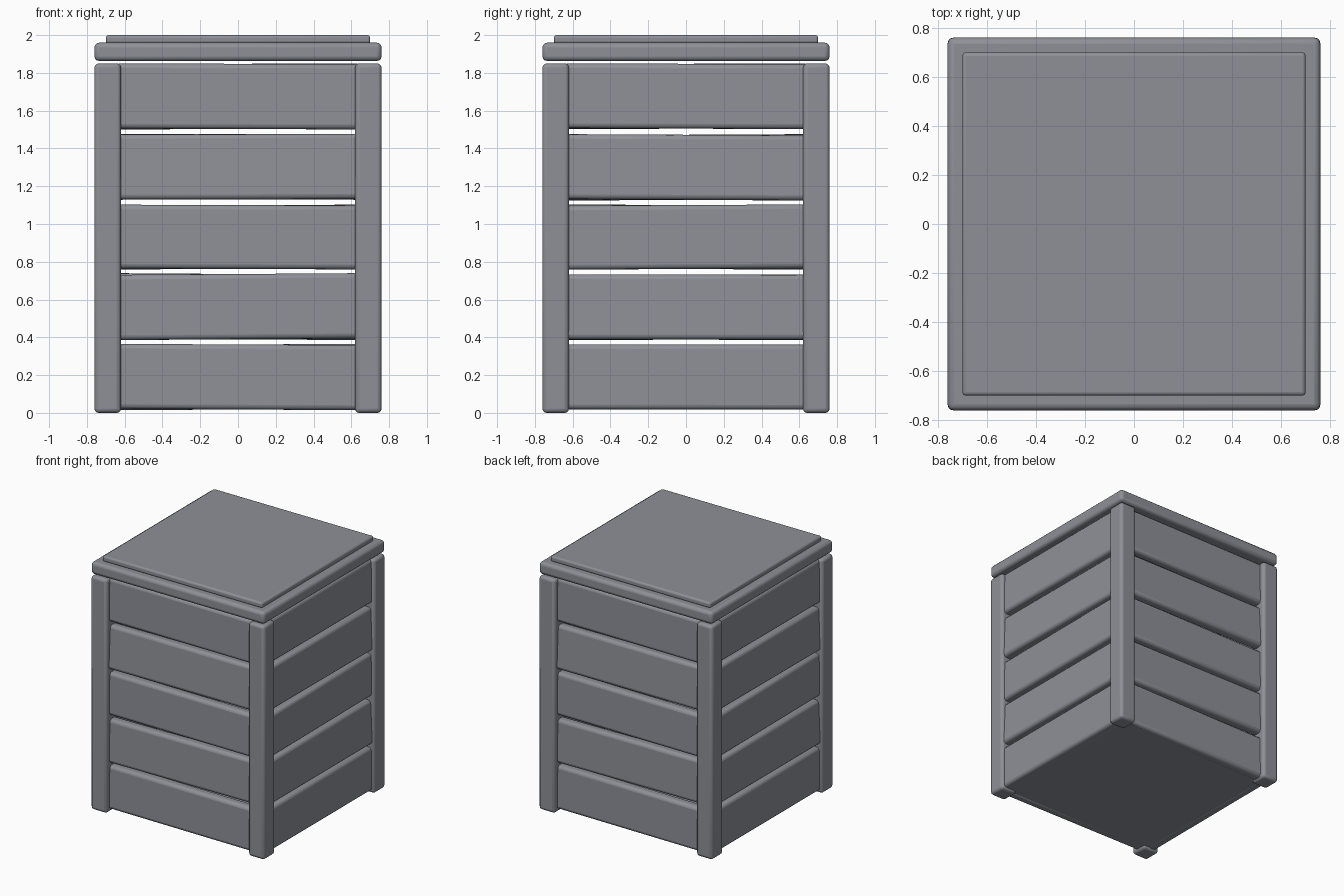
import bpy
from math import radians, pi
from mathutils import Matrix, Euler

if "Cube" in bpy.data.objects:
    bpy.data.objects.remove(bpy.data.objects["Cube"])

grey = bpy.data.materials.new("slate_grey")
grey.diffuse_color = (0.27, 0.28, 0.31, 1)
grey.use_nodes = True
grey.node_tree.nodes["Principled BSDF"].inputs["Base Color"].default_value = grey.diffuse_color


def box(name, size, matrix, bevel):
    """Rounded box with the given size and placement."""
    bpy.ops.mesh.primitive_cube_add(size=1)
    ob = bpy.context.object
    ob.name = name
    ob.data.transform(Matrix.Diagonal((*size, 1)))
    ob.matrix_world = matrix
    ob.data.materials.append(grey)
    mod = ob.modifiers.new("rounded_edges", "BEVEL")
    mod.width = bevel
    mod.segments = 3
    bpy.ops.object.shade_smooth_by_angle(angle=radians(35))
    return ob


def at(x, y, z):
    return Matrix.Translation((x, y, z))


# Corner posts
for sx in (-1, 1):
    for sy in (-1, 1):
        box("corner_post", (0.14, 0.14, 1.85), at(sx * 0.69, sy * 0.69, 0.925), 0.022)

# Slightly uneven planks: (bottom, top, lean in degrees, sideways roll in degrees)
front_planks = [
    (0.018, 0.362, 0.5, 0.3),
    (0.390, 0.735, 1.0, -0.4),
    (0.762, 1.100, 0.5, 0.2),
    (1.130, 1.475, 3.0, -0.1),
    (1.503, 1.848, 0.5, 0.2),
]
side_planks = [
    (0.018, 0.362, 0.5, 0.1),
    (0.388, 0.732, 2.5, 0.1),
    (0.762, 1.100, 1.0, -0.3),
    (1.128, 1.472, 2.0, 0.3),
    (1.505, 1.848, 1.0, 0.2),
]
walls = [("front", front_planks, 0, 0.72), ("right", side_planks, pi / 2, 0.735),
         ("back", front_planks, pi, 0.72), ("left", side_planks, -pi / 2, 0.735)]
for side, planks, turn, face in walls:
    for low, high, lean, roll in planks:
        place = (Matrix.Rotation(turn, 4, "Z") @ at(0, 0.04 - face, (low + high) / 2)
                 @ Euler((radians(-lean), radians(roll), 0)).to_matrix().to_4x4())
        box(side + "_plank", (1.30, 0.08, high - low), place, 0.025)

# Floor panel
box("floor_panel", (1.40, 1.40, 0.03), at(0, 0, 0.035), 0.004)

# Lid slab with a raised panel
box("lid", (1.52, 1.52, 0.097), at(0, 0, 1.9115), 0.025)
box("lid_panel", (1.40, 1.40, 0.045), at(0, 0, 1.9775), 0.014)
